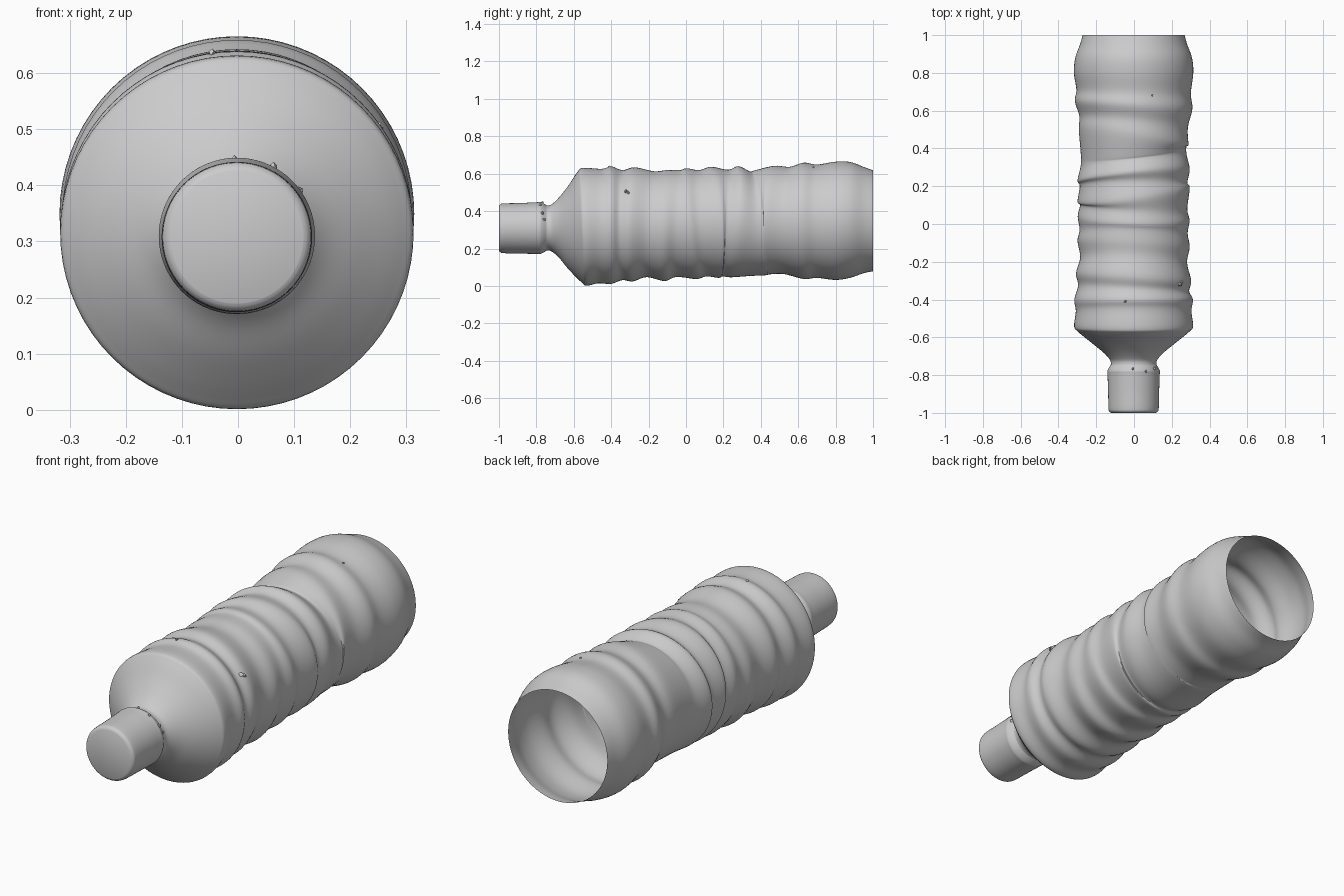
import bpy, bmesh, math, random
from mathutils import Vector

if "Cube" in bpy.data.objects:
    bpy.data.objects.remove(bpy.data.objects["Cube"])

random.seed(3)
SEG = 72

# Station: y, centre z, radius, ring tilt across x, ring tilt across z
CAP = [(-1.0, .308, .118, 0, 0), (-.993, .308, .128, 0, 0),
       (-.975, .308, .133, 0, 0), (-.89, .308, .135, 0, 0),
       (-.80, .309, .138, 0, 0), (-.775, .310, .138, 0, 0),
       (-.745, .310, .121, 0, 0)]
BODY = [(-.745, .310, .121, 0, 0), (-.72, .310, .125, 0, 0),
        (-.68, .312, .160, 0, 0), (-.63, .313, .222, 0, 0),
        (-.57, .315, .295, 0, -.01), (-.54, .316, .315, 0, -.01),
        (-.46, .320, .306, 0, .01), (-.40, .325, .314, 0, 0),
        (-.34, .325, .294, -.015, 0), (-.28, .329, .305, -.02, .005),
        (-.19, .330, .283, -.015, .02), (-.105, .323, .297, -.015, .01),
        (-.04, .334, .286, -.01, .01), (.03, .333, .296, -.01, -.025),
        (.09, .335, .284, -.01, -.02), (.155, .340, .297, .035, -.02),
        (.21, .336, .285, .01, .015), (.26, .343, .297, .03, .02),
        (.34, .333, .280, .03, 0), (.395, .337, .280, .02, -.03),
        (.46, .352, .290, -.04, .01), (.54, .350, .287, -.03, .015),
        (.63, .348, .311, -.02, 0), (.70, .346, .303, -.01, 0),
        (.80, .348, .316, 0, 0), (.88, .353, .309, 0, 0),
        (.95, .352, .284, 0, 0), (1.0, .348, .270, 0, 0)]


def smooth(stations, n):
    """Catmull-Rom through the stations."""
    p = [stations[0]] + stations + [stations[-1]]
    out = []
    for i in range(1, len(p) - 2):
        for k in range(n):
            t = k / n
            out.append([.5 * (2 * b + (c - a) * t + (2 * a - 5 * b + 4 * c - d) * t * t
                              + (3 * b - a - 3 * c + d) * t ** 3)
                        for a, b, c, d in zip(*p[i - 1:i + 3])])
    return out + [list(stations[-1])]


def ring_point(s, a):
    y, cz, r, tx, tz = s
    return Vector((r * math.cos(a) - .002, y + tx * math.cos(a) + tz * math.sin(a),
                   cz + r * math.sin(a)))


def finish(name, bm):
    me = bpy.data.meshes.new(name)
    bm.normal_update()
    bm.to_mesh(me)
    bm.free()
    ob = bpy.data.objects.new(name, me)
    bpy.context.collection.objects.link(ob)
    bpy.ops.object.select_all(action='DESELECT')
    ob.select_set(True)
    bpy.context.view_layer.objects.active = ob
    bpy.ops.object.shade_smooth_by_angle(angle=math.radians(40))
    return ob


def loft(name, stations, n, close_front=False):
    bm = bmesh.new()
    rings = [[bm.verts.new(ring_point(s, 2 * math.pi * i / SEG)) for i in range(SEG)]
             for s in smooth(stations, n)]
    for r0, r1 in zip(rings, rings[1:]):
        for i in range(SEG):
            j = (i + 1) % SEG
            bm.faces.new((r0[i], r1[i], r1[j], r0[j]))
    if close_front:
        bm.faces.new(rings[0])
    return finish(name, bm)


# Cap with closed flat end, and ribbed body open at the back
loft("cap", CAP, 4, True)
loft("ribbed_body", BODY, 5)


# Small rough blemishes on the surface: y, angle, size
def blemish(i, y, deg, size):
    s = min(smooth(CAP, 4) + smooth(BODY, 5), key=lambda q: abs(q[0] - y))
    bm = bmesh.new()
    bmesh.ops.create_icosphere(bm, subdivisions=1, radius=size)
    for v in bm.verts:
        v.co *= random.uniform(.6, 1.1)
        v.co += ring_point(s, math.radians(deg))
    finish(f"blemish_{i}", bm)


for i, b in enumerate([(-.31, 36, .014), (-.29, 34, .010), (-.41, 98, .008), (.68, 71, .007),
                       (-.77, 36, .010), (-.76, 20, .010), (-.78, 62, .008), (-.765, 92, .009)]):
    blemish(i, *b)
